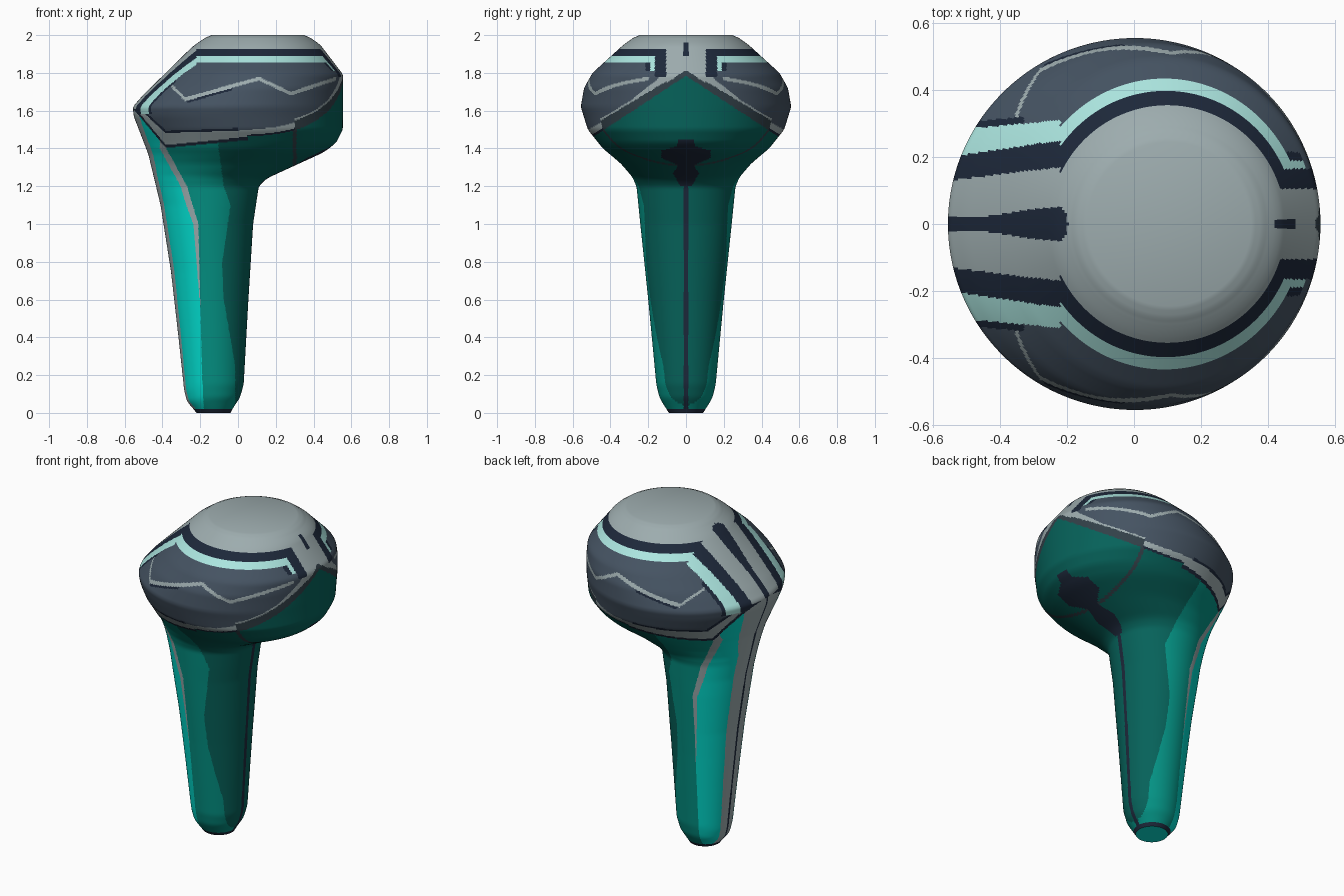
import bpy, bmesh, math

cube = bpy.data.objects.get("Cube")
if cube:
    bpy.data.objects.remove(cube, do_unlink=True)

SEGS = 480


def linear(c):
    c /= 255
    return c / 12.92 if c <= 0.04045 else ((c + 0.055) / 1.055) ** 2.4


def material(name, *rgb):
    m = bpy.data.materials.new(name)
    col = tuple(linear(c) for c in rgb) + (1,)
    m.use_nodes = True
    m.diffuse_color = col
    bsdf = m.node_tree.nodes["Principled BSDF"]
    bsdf.inputs["Base Color"].default_value = col
    bsdf.inputs["Roughness"].default_value = 0.6
    return m


GREY, NAVY, MINT, SLATE, DARK_SLATE, TURQUOISE, TEAL, DARK_TEAL, AQUA = range(9)
MATS = [material("pale_grey", 157, 172, 174), material("navy", 29, 40, 58),
        material("mint", 172, 230, 224), material("slate", 69, 83, 98),
        material("dark_slate", 50, 64, 72), material("turquoise", 2, 220, 206),
        material("teal", 4, 146, 132), material("dark_teal", 6, 98, 90),
        material("bright_aqua", 10, 245, 230)]


def lerp(table, t):
    """Piecewise linear lookup in a list of (key, value)."""
    if t <= table[0][0]:
        return table[0][1]
    for (a, u), (b, v) in zip(table, table[1:]):
        if t <= b:
            return u + (v - u) * (t - a) / (b - a)
    return table[-1][1]


# Silhouettes by height: back of the body, front of the body, half width
X_MIN = [(0, -.22), (.02, -.235), (.06, -.27), (.12, -.285), (.4, -.315), (.75, -.355),
         (1.1, -.41), (1.37, -.475), (1.5, -.525), (1.57, -.552), (1.62, -.557),
         (1.68, -.505), (1.94, -.24), (1.985, -.175), (2, -.14)]
X_MAX = [(0, -.04), (.02, -.03), (.08, .01), (.15, .03), (.6, .055), (1, .08), (1.2, .11),
         (1.24, .15), (1.3, .28), (1.38, .455), (1.43, .52), (1.5, .555), (1.79, .557),
         (1.95, .435), (1.985, .385), (2, .35)]
HALF_Y = [(0, .09), (.03, .11), (.08, .14), (.15, .157), (.6, .2), (1, .242), (1.2, .262),
          (1.25, .285), (1.32, .345), (1.4, .44), (1.5, .52), (1.62, .557), (1.72, .54),
          (1.8, .495), (1.95, .33), (1.985, .28), (2, .245)]

# Painted borders
STRIP = [(0, .05), (.8, .09), (1.25, .1), (1.4, .14), (1.6, .18)]
TURQ_EDGE = [(0, -.18), (.2, -.19), (.6, -.2), (1, -.21), (1.2, -.27), (1.4, -.38)]
DARK_EDGE = [(.25, -.015), (.6, -.075), (.78, -.085), (1.1, -.04), (1.2, -.075), (1.42, -.105)]
BELT = [(-.55, .03), (-.38, .08), (0, .055), (.3, .05)]
ZIGZAG = [(-.38, 1.76), (-.28, 1.66), (.11, 1.77), (.28, 1.69), (.52, 1.77)]
BLOT = [(1.2, .03), (1.27, .07), (1.31, .04), (1.35, .13), (1.39, .13), (1.41, .05), (1.45, .04)]
SPINE = [(-.45, .021), (-.3, .045), (-.22, .051), (-.205, .035), (-.197, 0)]


def smooth(table, z):
    """Lookup with slightly rounded corners."""
    if z < .02 or z > 1.98:
        return lerp(table, z)
    return sum(lerp(table, z + d * .008) for d in (-1.5, -.5, .5, 1.5)) / 4


def grip_colour(x, y, z):
    """Handle and the underside of the head."""
    if z < .02:
        return NAVY
    centre = (lerp(X_MIN, z) + lerp(X_MAX, z)) / 2
    if x < centre and y < lerp(STRIP, z):
        return NAVY if y < .008 else GREY
    if x > centre and z < 1.45 and y < (lerp(BLOT, z) if z > 1.2 else .012):
        return NAVY
    edge = lerp(TURQ_EDGE, z)
    if z > .55 and edge - min(.034, (z - .55) * .06) < x < edge:
        return GREY
    if x < edge:
        return TURQUOISE
    # panel seam across the underside
    if z > 1.25 and abs(x - .3) < .01:
        return DARK_SLATE
    return TEAL if x < lerp(DARK_EDGE, z) else DARK_TEAL


def head_colour(x, y, z):
    """Painted upper shell with the grip colours below its lower edge."""
    rim = max(1.44 + .1 * x, 1.4 - 1.2 * (x + .38))
    if x > .05:
        rim = max(rim, 1.785 - .66 * y)
    if z < rim:
        return grip_colour(x, y, z)
    above = z - rim
    # crown and nose panel
    if x > .4 and y < .105:
        if 1.89 < z < 1.96 and y < .014:
            return NAVY
        return GREY if above > .03 else DARK_SLATE
    # rear slope: spine stripe and two diverging bands
    if z > 1.61 and x < -.19 and y < lerp(SPINE, x):
        return NAVY
    if x < -.22 and z > 1.58:
        t = (-x - .22) / .33
        if z < 1.61 and y < .17:
            return NAVY
        if y < .17 - .04 * t:
            return GREY
        if y < .25 - .05 * t:
            return NAVY
        if y < .31 - .03 * t:
            return MINT if x > -.52 else NAVY
        if x < -.33 and y < .33 - .03 * t:
            return NAVY
    if z > 1.925:
        return GREY
    # level bands, hooked at the front
    if x > .4 and y < .215 and z > 1.775:
        if y < .165:
            return NAVY
        if 1.81 < z < 1.855:
            return MINT if y < .19 else NAVY
    if x >= -.25:
        if z > 1.89:
            return NAVY
        if z > 1.853:
            return MINT
    # dark edge and grey belt along the lower rim
    if x > .3:
        inner = .033 + .06 * y
        if above < inner:
            return DARK_SLATE
        if above < inner + max(.011, .07 - .2 * y) and y < .47:
            return GREY
    else:
        width = lerp(BELT, x)
        if above < .016:
            return NAVY
        if above < width:
            return GREY
        if x < 0 and above < width + .013:
            return NAVY
    # zigzag trim with a short shadow line
    if -.38 < x < .52:
        gap = z - lerp(ZIGZAG, x)
        if abs(gap) < .01:
            return GREY
        if -.27 < x < -.03 and -.022 < gap < 0:
            return NAVY
    return SLATE


def loft(name, z0, z1, count, rule, cap):
    """Stack elliptical rings from z0 to z1 and colour faces by rule."""
    bm = bmesh.new()
    rings = []
    for i in range(count + 1):
        z = z0 + (z1 - z0) * i / count
        a, b, h = (smooth(t, z) for t in (X_MIN, X_MAX, HALF_Y))
        rings.append([bm.verts.new(((a + b) / 2 + (b - a) / 2 * math.cos(k * math.tau / SEGS),
                                    h * math.sin(k * math.tau / SEGS), z))
                      for k in range(SEGS)])
    for low, high in zip(rings, rings[1:]):
        for k in range(SEGS):
            n = (k + 1) % SEGS
            f = bm.faces.new((low[k], low[n], high[n], high[k]))
            c = f.calc_center_median()
            f.material_index = rule(c.x, abs(c.y), c.z)
    if cap == "top":
        bm.faces.new(rings[-1]).material_index = GREY
    else:
        # bright base disc inside a navy rim
        base = bm.faces.new(rings[0][::-1])
        base.material_index = NAVY
        bmesh.ops.inset_region(bm, faces=[base], thickness=.01)
        base.material_index = AQUA
    mesh = bpy.data.meshes.new(name)
    bm.to_mesh(mesh)
    bm.free()
    for m in MATS:
        mesh.materials.append(m)
    obj = bpy.data.objects.new(name, mesh)
    bpy.context.collection.objects.link(obj)
    bpy.ops.object.select_all(action="DESELECT")
    obj.select_set(True)
    bpy.context.view_layer.objects.active = obj
    bpy.ops.object.shade_smooth_by_angle(angle=math.radians(40))


loft("handle", 0, 1.22, 122, grip_colour, "bottom")
loft("head", 1.22, 2, 140, head_colour, "top")
